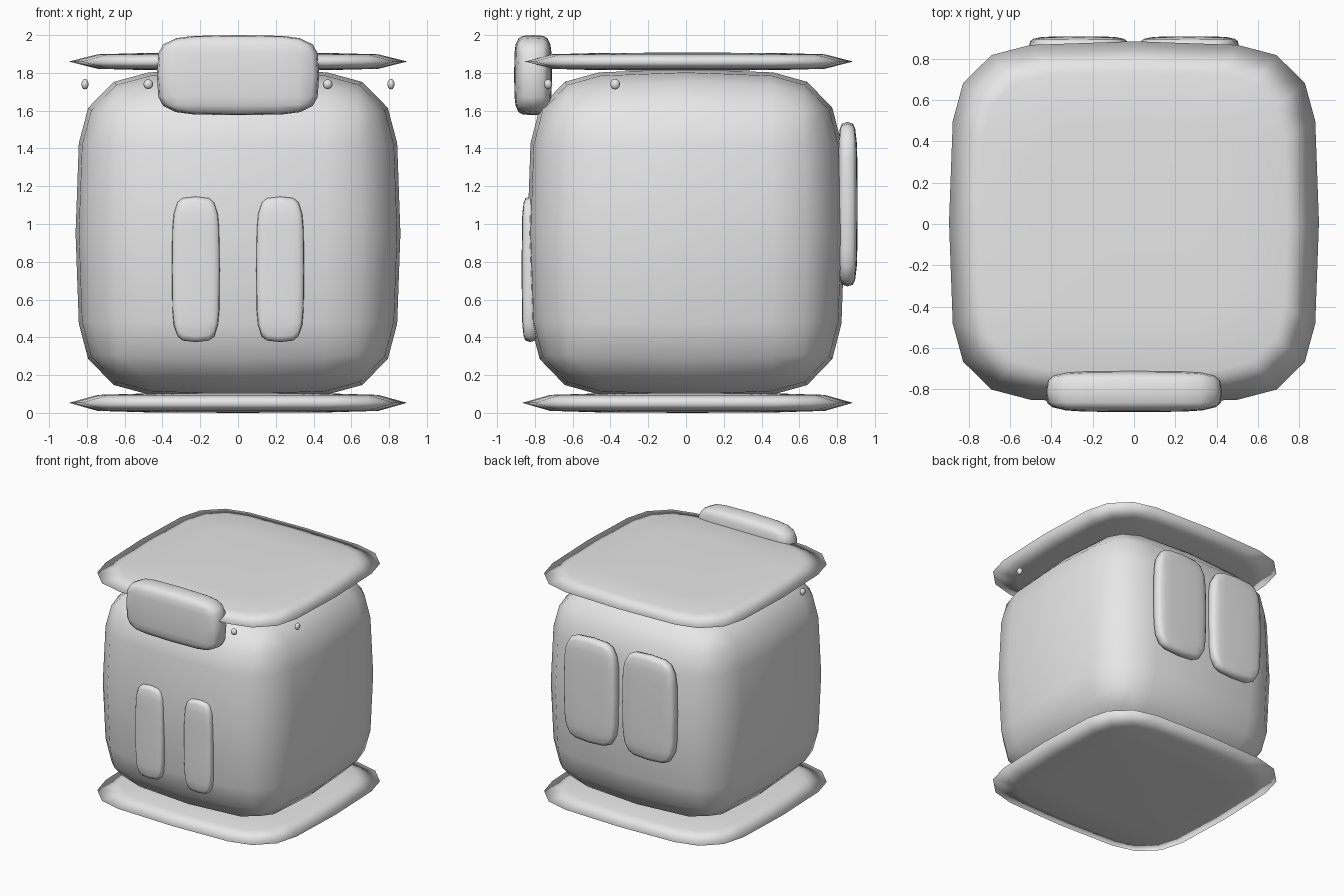
import bpy, bmesh, math
from mathutils import Vector

cube = bpy.data.objects.get("Cube")
if cube:
    bpy.data.objects.remove(cube, do_unlink=True)

# Single plain grey
grey = bpy.data.materials.new("plain_grey")
grey.use_nodes = True
grey.diffuse_color = (0.8, 0.8, 0.8, 1)
grey.node_tree.nodes["Principled BSDF"].inputs["Base Color"].default_value = (0.8, 0.8, 0.8, 1)

FLAT = 0.56   # share of each side before the rounding starts
BULGE = 0.02  # how much the flat faces swell at the middle


def finish(name, bm, centre):
    bmesh.ops.recalc_face_normals(bm, faces=bm.faces)
    for f in bm.faces:
        f.smooth = True
    mesh = bpy.data.meshes.new(name)
    bm.to_mesh(mesh)
    bm.free()
    mesh.materials.append(grey)
    obj = bpy.data.objects.new(name, mesh)
    obj.location = centre
    bpy.context.collection.objects.link(obj)
    return obj


def pillow(name, centre, half):
    """Soft box: rounded cube with slightly swollen sides."""
    bm = bmesh.new()
    bmesh.ops.create_cube(bm, size=2)
    bmesh.ops.bevel(bm, geom=bm.edges[:], offset=1 - FLAT, segments=3,
                    profile=0.5, affect='EDGES')
    for axis in range(3):
        normal = Vector((0, 0, 0))
        normal[axis] = 1
        bmesh.ops.bisect_plane(bm, geom=bm.verts[:] + bm.edges[:] + bm.faces[:],
                               plane_co=(0, 0, 0), plane_no=normal)
    for v in bm.verts:
        t = [min(1, abs(c) / FLAT) for c in v.co]
        v.co = [v.co[i] * (1 - BULGE * (sum(t) - t[i])) * half[i] for i in range(3)]
    return finish(name, bm, centre)


def outline():
    """Rounded square with four points on each corner."""
    pts = []
    for q in range(4):
        a = q * math.pi / 2
        pts.append((math.cos(a), math.sin(a)))
        cx, cy = (FLAT * s for s in ((1, 1), (-1, 1), (-1, -1), (1, -1))[q])
        for k in range(4):
            b = a + k * math.pi / 6
            r = 0.98 - FLAT
            pts.append((cx + r * math.cos(b), cy + r * math.sin(b)))
    return pts


def plate(name, centre, half):
    """Thin slab that narrows to an edge all round."""
    bm = bmesh.new()
    pts = outline()
    n = len(pts)
    rings = []
    for scale, z in ((0.55, -0.94), (0.83, -0.8), (1, 0), (0.83, 0.8), (0.55, 0.94)):
        rings.append([bm.verts.new((x * scale * half[0], y * scale * half[1], z * half[2]))
                      for x, y in pts])
    for low, high in zip(rings, rings[1:]):
        for i in range(n):
            j = (i + 1) % n
            bm.faces.new((low[i], low[j], high[j], high[i]))
    for ring, z in ((rings[0], -1), (rings[-1], 1)):
        tip = bm.verts.new((0, 0, z * half[2]))
        for i in range(n):
            bm.faces.new((ring[i], ring[(i + 1) % n], tip))
    return finish(name, bm, centre)


def stud(name, centre, half):
    bm = bmesh.new()
    bmesh.ops.create_uvsphere(bm, u_segments=8, v_segments=6, radius=1)
    bmesh.ops.scale(bm, vec=half, verts=bm.verts)
    return finish(name, bm, centre)


# Main block between two plates
pillow("body", (0, 0, 0.95), (0.86, 0.84, 0.87))
plate("base_plate", (0, 0.008, 0.053), (0.895, 0.876, 0.053))
plate("top_plate", (0, 0.008, 1.86), (0.895, 0.876, 0.048))

# Front cushion under the top plate
pillow("front_cushion", (0, -0.81, 1.788), (0.43, 0.1, 0.212))

# Paired parts
for side, s in (("left", 1), ("right", -1)):
    pillow(side + "_front_strip", (s * 0.223, -0.825, 0.76), (0.127, 0.045, 0.385))
    pillow(side + "_back_panel", (s * 0.268, 0.855, 1.105), (0.24, 0.053, 0.435))
    stud(side + "_front_stud", (s * 0.475, -0.73, 1.74), (0.026, 0.022, 0.026))
    stud(side + "_side_stud", (s * 0.81, -0.375, 1.74), (0.019, 0.026, 0.028))
